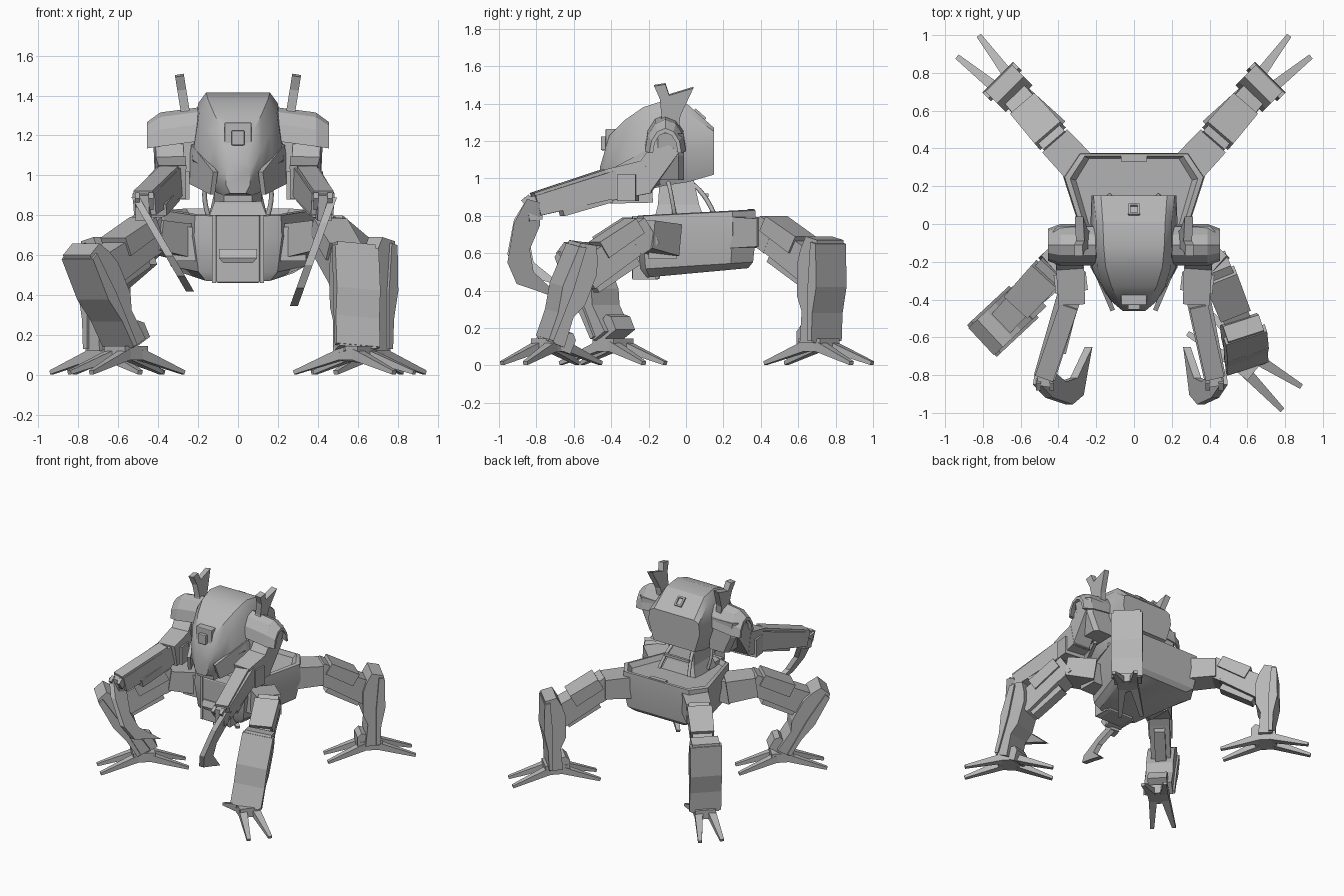
import bpy, bmesh, math
from mathutils import Vector, Matrix

if "Cube" in bpy.data.objects:
    bpy.data.objects.remove(bpy.data.objects["Cube"], do_unlink=True)

GREY = (0.47, 0.47, 0.47, 1)
metal = bpy.data.materials.new("grey metal")
metal.use_nodes = True
metal.diffuse_color = GREY
metal.node_tree.nodes["Principled BSDF"].inputs["Base Color"].default_value = GREY
Z = Vector((0, 0, 1))


def loft(name, rings, bevel=0.0, smooth=False):
    """Skin a list of closed rings and cap both ends."""
    bm = bmesh.new()
    loops = [[bm.verts.new(p) for p in ring] for ring in rings]
    n = len(loops[0])
    for a, b in zip(loops, loops[1:]):
        for i in range(n):
            j = (i + 1) % n
            bm.faces.new((a[i], a[j], b[j], b[i]))
    bm.faces.new(loops[0][::-1])
    bm.faces.new(loops[-1])
    bmesh.ops.recalc_face_normals(bm, faces=bm.faces)
    mesh = bpy.data.meshes.new(name)
    bm.to_mesh(mesh)
    bm.free()
    mesh.materials.append(metal)
    obj = bpy.data.objects.new(name, mesh)
    bpy.context.collection.objects.link(obj)
    if bevel:
        mod = obj.modifiers.new("edge", "BEVEL")
        mod.width = bevel
        mod.segments = 2
    if smooth:
        bpy.ops.object.select_all(action="DESELECT")
        obj.select_set(True)
        bpy.context.view_layer.objects.active = obj
        bpy.ops.object.shade_smooth_by_angle(angle=math.radians(32))
    return obj


def beam(name, a, b, w, h, w2=None, h2=None, lift=0.0):
    """Tapered box from a to b; w is the level width, h the thickness."""
    a, b = Vector(a), Vector(b)
    d = (b - a).normalized()
    side = d.cross(Z).normalized()
    up = side.cross(d)
    rings = []
    for p, ww, hh in ((a, w, h), (b, w2 or w, h2 or h)):
        rings.append([p + side * ww / 2 * i + up * (hh / 2 * j + lift)
                      for i, j in ((1, 1), (-1, 1), (-1, -1), (1, -1))])
    return loft(name, rings)


def plate(name, profile, width, frame):
    """Extrude a profile (frame X, Z) by width along frame Y."""
    return loft(name, [[frame @ Vector((u, s * width / 2, v)) for u, v in profile]
                       for s in (-1, 1)])


def box(name, lo, hi, bevel=0.0):
    return loft(name, [[(x, y, z) for x, y in ((lo[0], lo[1]), (hi[0], lo[1]),
                (hi[0], hi[1]), (lo[0], hi[1]))] for z in (lo[2], hi[2])], bevel)


def mirrored(half):
    return half + [(-p[0],) + tuple(p[1:]) for p in reversed(half)]


# ---------- pelvis hull: stacked rings with a sunken deck ----------
PLAN = [(0.11, -0.27), (0.22, -0.23), (0.375, 0.25), (0.29, 0.375)]


def hull_ring(k, z, slope=0.0):
    return mirrored([(x * k, (y - 0.05) * (k + 1) / 2 + 0.05, z + slope * y) for x, y in PLAN])


loft("pelvis_hull", [hull_ring(0.74, 0.49, 0.08), hull_ring(0.9, 0.53, 0.06),
                     hull_ring(1, 0.7, 0.03), hull_ring(0.98, 0.81, 0.05),
                     hull_ring(0.9, 0.815, 0.05), hull_ring(0.82, 0.78, 0.05)], smooth=True)
box("front_panel", (-0.11, -0.29, 0.46), (0.11, -0.14, 0.8), 0.01)
loft("front_panel_box", [[(-w, y, z), (w, y, z), (w, -0.27, z), (-w, -0.27, z)]
                         for w, y, z in ((0.075, -0.31, 0.56), (0.095, -0.32, 0.585), (0.095, -0.3, 0.63))])
for x in (-0.12, 0.12):
    box("front_rail", (x - 0.01, -0.285, 0.46), (x + 0.01, -0.16, 0.8))
box("rear_deck_lip", (-0.07, 0.33, 0.8), (0.07, 0.365, 0.835))

# ---------- neck and pipes ----------
loft("neck", [mirrored([(w, y0, z), (w, y1, z)]) for w, y0, y1, z in
              ((0.15, -0.17, 0.1, 0.78), (0.12, -0.15, 0.07, 0.86), (0.1, -0.14, 0.04, 1.0))])


def pipe(name, points, radius):
    curve = bpy.data.curves.new(name, "CURVE")
    curve.dimensions = "3D"
    curve.bevel_depth = radius
    curve.bevel_resolution = 1
    curve.resolution_u = 4
    spline = curve.splines.new("NURBS")
    spline.points.add(len(points) - 1)
    for p, q in zip(spline.points, points):
        p.co = (*q, 1)
    spline.use_endpoint_u = True
    spline.order_u = 3
    curve.materials.append(metal)
    bpy.context.collection.objects.link(bpy.data.objects.new(name, curve))


for s in (-1, 1):
    pipe("neck_pipe", [(s * 0.08, 0, 0.99), (s * 0.1, 0.09, 0.95), (s * 0.13, 0.15, 0.81)], 0.013)
    pipe("neck_side_pipe", [(s * 0.14, -0.1, 1), (s * 0.19, -0.08, 0.93), (s * 0.15, -0.06, 0.8)], 0.012)
beam("neck_crossbar", (-0.11, 0.11, 0.91), (0.11, 0.11, 0.91), 0.02, 0.02)

# ---------- head: sections from back to front ----------
SECTIONS = [  # y, half widths (top, upper, lower, bottom), heights (same order)
    (0.15, 0.175, 0.215, 0.225, 0.18, 1.27, 1.25, 1.17, 1.02),
    (0.01, 0.165, 0.2, 0.23, 0.17, 1.395, 1.35, 1.15, 0.98),
    (-0.12, 0.16, 0.2, 0.23, 0.15, 1.415, 1.36, 1.13, 0.96),
    (-0.23, 0.15, 0.195, 0.23, 0.14, 1.38, 1.31, 1.08, 0.93),
    (-0.33, 0.12, 0.165, 0.175, 0.1, 1.31, 1.22, 1.04, 0.91),
    (-0.41, 0.08, 0.12, 0.12, 0.07, 1.23, 1.13, 0.99, 0.9),
    (-0.46, 0.045, 0.06, 0.06, 0.04, 1.06, 1.02, 0.95, 0.91)]
loft("head_shell", [mirrored([(w[i], y, w[i + 4]) for i in range(4)])
                    for y, *w in SECTIONS], smooth=True)
beam("jaw", (0, -0.18, 0.92), (0, -0.41, 0.9), 0.24, 0.1, 0.14, 0.07)
box("eye_frame", (-0.068, -0.43, 1.14), (0.068, -0.34, 1.265), 0.006)
box("eye_lens", (-0.033, -0.455, 1.15), (0.033, -0.41, 1.225), 0.006)
hatch = Matrix.Translation((0, 0.075, 1.342)) @ Matrix.Rotation(math.radians(-42), 4, "X")
for u in (-0.025, 0.025):
    plate("hatch_side", [(u - 0.006, -0.004), (u + 0.006, -0.004), (u + 0.006, 0.008),
                         (u - 0.006, 0.008)], 0.07, hatch)
    plate("hatch_end", [(-0.03, -0.004), (0.03, -0.004), (0.03, 0.008), (-0.03, 0.008)],
          0.012, hatch @ Matrix.Translation((0, u * 1.3, 0)))


def side_frame(x):
    """Frame whose profile plane is world Y-Z and whose width runs along X."""
    return Matrix.Translation((x, 0, 0)) @ Matrix.Rotation(math.pi / 2, 4, "Z")


# ---------- shoulders, antennae and arms ----------
ARC = [(math.cos(math.radians(a)), math.sin(math.radians(a))) for a in range(0, 181, 30)]
CLAW = [(-0.85, 0.89), (-0.92, 0.76), (-0.955, 0.55), (-0.905, 0.435), (-0.8, 0.4),
        (-0.65, 0.345), (-0.74, 0.43), (-0.815, 0.5), (-0.835, 0.62), (-0.78, 0.75), (-0.78, 0.87)]
for s, tip_x, claw_x, claw_drop in ((1, 0.425, (0.48, 0.28), 1), (-1, 0.47, (0.52, 0.24), 0.87)):
    beam("cheek_plate", (s * 0.235, -0.17, 1.06), (s * 0.12, -0.44, 0.96), 0.025, 0.2, 0.025, 0.12)
    loft("shoulder_block", [[(s * x, y, z) for x, y in ((0.2, -0.19), (o - 0.03, -0.19), (o, -0.15),
                             (o, -0.04), (o - 0.03, -0.01), (0.2, -0.01))]
                            for o, z in ((0.35, 0.99), (0.41, 1.12), (0.43, 1.24))])
    # rounded guard with a chamfered outer end
    loft("shoulder_pad", [[(s * x, -0.11 + r * c * 0.11, z + r * k * 0.17) for c, k in ARC] +
                          [(s * x, -0.11 + r * c * 0.085, z + r * k * 0.14) for c, k in reversed(ARC)]
                          for x, z, r in ((0.2, 1.17, 1), (0.39, 1.145, 1), (0.455, 1.135, 0.78))])
    plate("antenna", [(-0.2, 1.18), (-0.05, 1.18), (-0.03, 1.34), (0.04, 1.49), (-0.09, 1.45),
                      (-0.11, 1.51), (-0.17, 1.5), (-0.14, 1.43), (-0.13, 1.33)], 0.045,
          side_frame(s * 0.245) @ Matrix.Translation((0, 0, 1.2)) @
          Matrix.Rotation(s * 0.16, 4, "X") @ Matrix.Translation((0, 0, -1.2)))
    beam("upper_arm", (s * 0.35, -0.09, 1.18), (s * 0.34, -0.25, 0.96), 0.14, 0.14)
    beam("elbow", (s * 0.34, -0.2, 1.01), (s * 0.33, -0.41, 0.965), 0.15, 0.18, 0.14, 0.17)
    beam("elbow_pivot", (s * 0.25, -0.3, 0.95), (s * 0.42, -0.32, 0.95), 0.1, 0.14)
    wrist = Vector((s * tip_x, -0.8, 0.855))
    beam("forearm", (s * 0.33, -0.34, 0.98), wrist, 0.13, 0.15, 0.115, 0.11)
    beam("forearm_cover", (s * 0.34, -0.42, 0.98), wrist, 0.1, 0.06, lift=0.04)
    beam("forearm_strut", (s * 0.345, -0.42, 0.94), (s * 0.41, -0.68, 0.865), 0.1, 0.06, lift=-0.04)
    beam("wrist_block", wrist + Vector((0, 0.02, -0.01)), wrist + Vector((s * 0.01, -0.05, -0.02)), 0.07, 0.13)
    for k in (-0.035, 0.035):
        beam("knuckle", wrist + Vector((k, -0.02, 0.03)), wrist + Vector((k, -0.06, 0.0)), 0.025, 0.07)
    # curved claw, sheared so that it leans inward as it drops
    claw = plate("claw", CLAW, 0.04, side_frame(0))
    for v in claw.data.vertices:
        t = (0.9 - v.co.z) / 0.555
        v.co.x += s * (claw_x[0] + (claw_x[1] - claw_x[0]) * t)
        v.co.z = 0.9 - (0.9 - v.co.z) * claw_drop

# ---------- legs: one design, four poses ----------
SHIN = [(0.055, 0), (0.06, 0.17), (0.09, 0.3), (0.085, 0.55), (0.0, 0.57), (-0.04, 0.5),
        (-0.065, 0.42), (-0.065, 0.25), (-0.03, 0.17), (-0.045, 0)]


def leg(name, root, pivot, ankle, yaw, lean, roll, foot_yaw):
    root, pivot, ankle = Vector(root), Vector(pivot), Vector(ankle)
    frame = Matrix.Translation(ankle) @ Matrix.Rotation(math.radians(yaw), 4, "Z") \
        @ Matrix.Rotation(math.radians(roll), 4, "X") @ Matrix.Rotation(math.radians(lean), 4, "Y")
    knee = frame @ Vector((-0.02, 0, 0.4))
    d = knee - pivot
    beam(name + "_hip", root, pivot, 0.19, 0.17, 0.18, 0.15)
    beam(name + "_hip_joint", pivot - d * 0.1, pivot + d * 0.2, 0.15, 0.16)
    beam(name + "_thigh", pivot + d * 0.1, knee, 0.15, 0.15, 0.14, 0.18)
    beam(name + "_thigh_cover", pivot + d * 0.02, pivot + d * 0.62, 0.18, 0.09, 0.17, 0.1, lift=0.06)
    beam(name + "_thigh_strut", pivot + d * 0.25, pivot + d * 0.95, 0.08, 0.05, lift=-0.1)
    plate(name + "_shin", SHIN, 0.2, frame)
    plate(name + "_shin_guard", [(0.058, 0.01), (0.065, 0.16), (0.095, 0.3), (0.09, 0.53), (0.05, 0.54),
                                 (0.03, 0.3), (0.03, 0.01)], 0.23, frame)
    plate(name + "_ankle", [(-0.1, -0.02), (0.04, -0.02), (0.04, 0.05), (-0.07, 0.09), (-0.1, 0.06)],
          0.14, frame)
    # four splayed toes
    foot = Matrix.Translation((ankle.x, ankle.y, 0)) @ Matrix.Rotation(math.radians(foot_yaw), 4, "Z")
    beam(name + "_foot", foot @ Vector((-0.08, 0, 0.11)), foot @ Vector((0.08, 0, 0.11)), 0.15, 0.07)
    for out in (-1, 1):
        for side in (-1, 1):
            a = foot @ Vector((out * 0.04, side * 0.045, 0.105))
            b = foot @ Vector((out * 0.32, side * 0.08, 0.012))
            beam(name + "_toe", a, b, 0.06, 0.055, 0.028, 0.02)


for s, side in ((1, "left"), (-1, "right")):
    leg("back_%s_leg" % side, (s * 0.27, 0.28, 0.71), (s * 0.42, 0.44, 0.71), (s * 0.655, 0.71, 0.12),
        45 if s > 0 else 135, 0, 0, 46 if s > 0 else 134)
    box("front_%s_hip_block" % side, (min(s * 0.2, s * 0.34), -0.2, 0.57),
        (max(s * 0.2, s * 0.34), -0.05, 0.74))
leg("front_left_leg", (0.28, -0.1, 0.67), (0.44, -0.24, 0.7), (0.585, -0.72, 0.12), -72, -21, -5, -39)
leg("front_right_leg", (-0.28, -0.1, 0.67), (-0.44, -0.24, 0.7), (-0.56, -0.39, 0.16), 223, 29, 0, 224)
